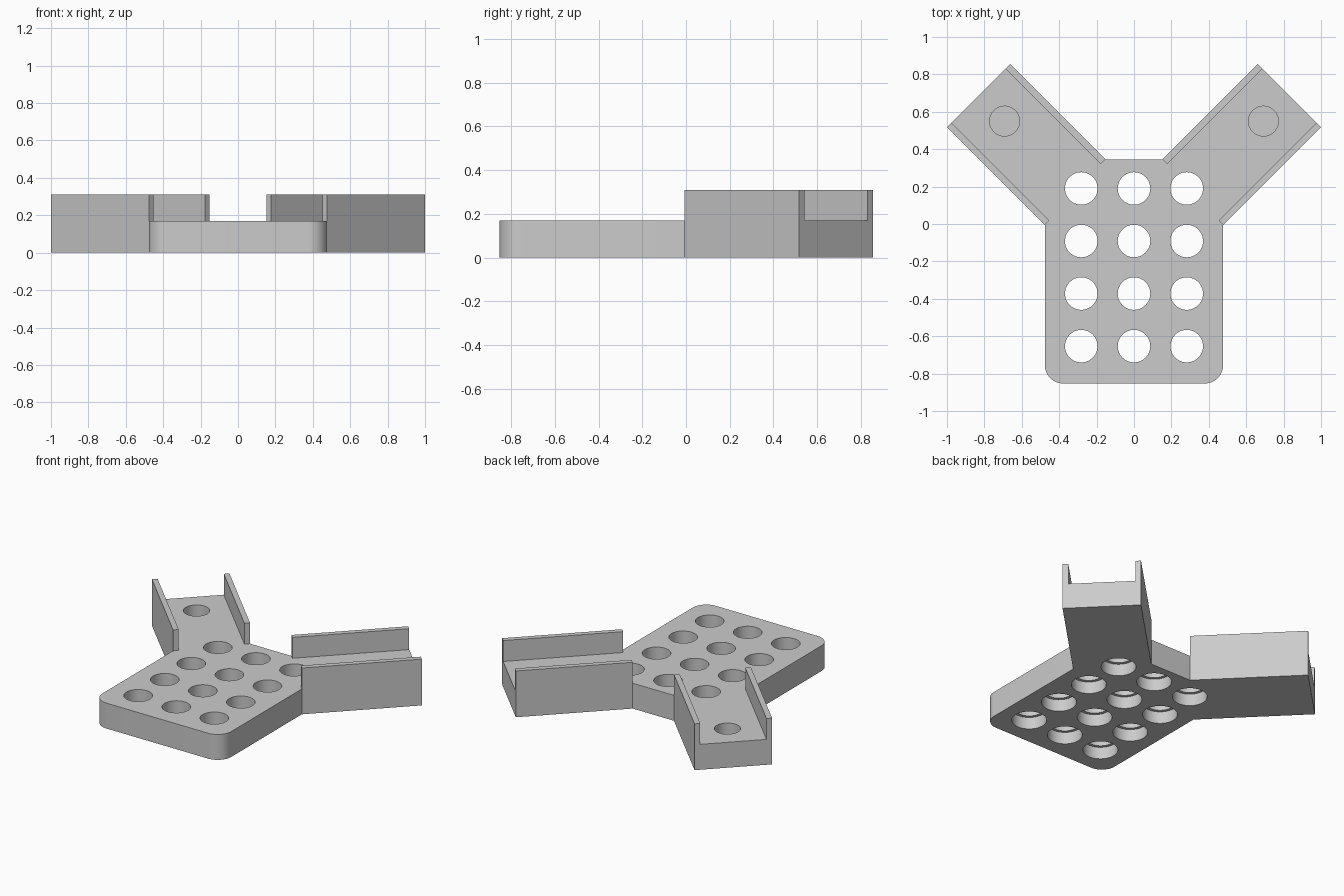
import bpy
import bmesh
from math import cos, sin, pi, radians
from mathutils import Vector

cube = bpy.data.objects.get("Cube")
if cube:
    bpy.data.objects.remove(cube, do_unlink=True)

BASE_TOP, WALL_TOP, WALL = 0.17, 0.31, 0.035
HALF_W, FRONT, CORNER = 0.477, -0.853, 0.1

grey = bpy.data.materials.new("light_grey")
grey.use_nodes = True
colour = (0.6, 0.6, 0.6, 1)
grey.diffuse_color = colour
grey.node_tree.nodes["Principled BSDF"].inputs["Base Color"].default_value = colour


def make_object(name, bm):
    bmesh.ops.recalc_face_normals(bm, faces=bm.faces)
    mesh = bpy.data.meshes.new(name)
    bm.to_mesh(mesh)
    bm.free()
    mesh.materials.append(grey)
    obj = bpy.data.objects.new(name, mesh)
    bpy.context.collection.objects.link(obj)
    return obj


def prism(name, outline, z0, z1):
    bm = bmesh.new()
    face = bm.faces.new([bm.verts.new((x, y, z0)) for x, y in outline])
    top = bmesh.ops.extrude_face_region(bm, geom=[face])["geom"]
    verts = [v for v in top if isinstance(v, bmesh.types.BMVert)]
    bmesh.ops.translate(bm, verts=verts, vec=(0, 0, z1 - z0))
    return make_object(name, bm)


def add_stepped_hole(bm, x, y, profile, sides=48):
    """Closed turned solid from (radius, height) pairs, bottom to top."""
    rings = [[bm.verts.new((x + r * cos(2 * pi * i / sides),
                            y + r * sin(2 * pi * i / sides), z))
              for i in range(sides)] for r, z in profile]
    for a, b in zip(rings, rings[1:]):
        for i in range(sides):
            j = (i + 1) % sides
            bm.faces.new((a[i], a[j], b[j], b[i]))
    bm.faces.new(rings[0][::-1])
    bm.faces.new(rings[-1])


# Key points of the left arm, mirrored for the right
outer_root, outer_tip = Vector((HALF_W, -0.006)), Vector((1.0, 0.517))
inner_tip, inner_root = Vector((0.662, 0.855)), Vector((0.153, 0.346))

# Base plate: rounded front corner and one arm, then the mirrored half
half = []
for step in range(13):
    a = radians(-90 + step * 7.5)
    half.append((HALF_W - CORNER + CORNER * cos(a), FRONT + CORNER + CORNER * sin(a)))
half += [tuple(p) for p in (outer_root, outer_tip, inner_tip, inner_root)]
outline = half + [(-x, y) for x, y in reversed(half)]
base = prism("base_plate", outline, 0, BASE_TOP)

# Holes: counterbored through the plate, blind in the arms
bm = bmesh.new()
through = [(0.106, -0.05), (0.106, 0.08), (0.087, 0.08), (0.087, 0.25)]
blind = [(0.08, 0.06), (0.08, 0.25)]
for x in (-0.282, 0, 0.282):
    for row in range(4):
        add_stepped_hole(bm, x, 0.19 - 0.281 * row, through)
for side in (-1, 1):
    add_stepped_hole(bm, side * 0.692, 0.55, blind)
cutter = make_object("hole_cutter", bm)
cutter.hide_render = True

cut = base.modifiers.new("holes", "BOOLEAN")
cut.operation = "DIFFERENCE"
cut.solver = "EXACT"
cut.object = cutter
bpy.ops.object.select_all(action="DESELECT")
bpy.context.view_layer.objects.active = base
base.select_set(True)
bpy.ops.object.modifier_apply(modifier="holes")
bpy.data.objects.remove(cutter, do_unlink=True)
bpy.ops.object.shade_smooth_by_angle(angle=radians(30))

# Side walls standing along both edges of each arm
inward = Vector((-1, 1)).normalized() * WALL
for side, label in ((1, "left"), (-1, "right")):
    for part, root, tip, offset in (("outer", outer_root, outer_tip, inward),
                                    ("inner", inner_root, inner_tip, -inward)):
        corners = (root, tip, tip + offset, root + offset)
        prism(f"{label}_{part}_wall", [(side * p.x, p.y) for p in corners],
              BASE_TOP, WALL_TOP)
